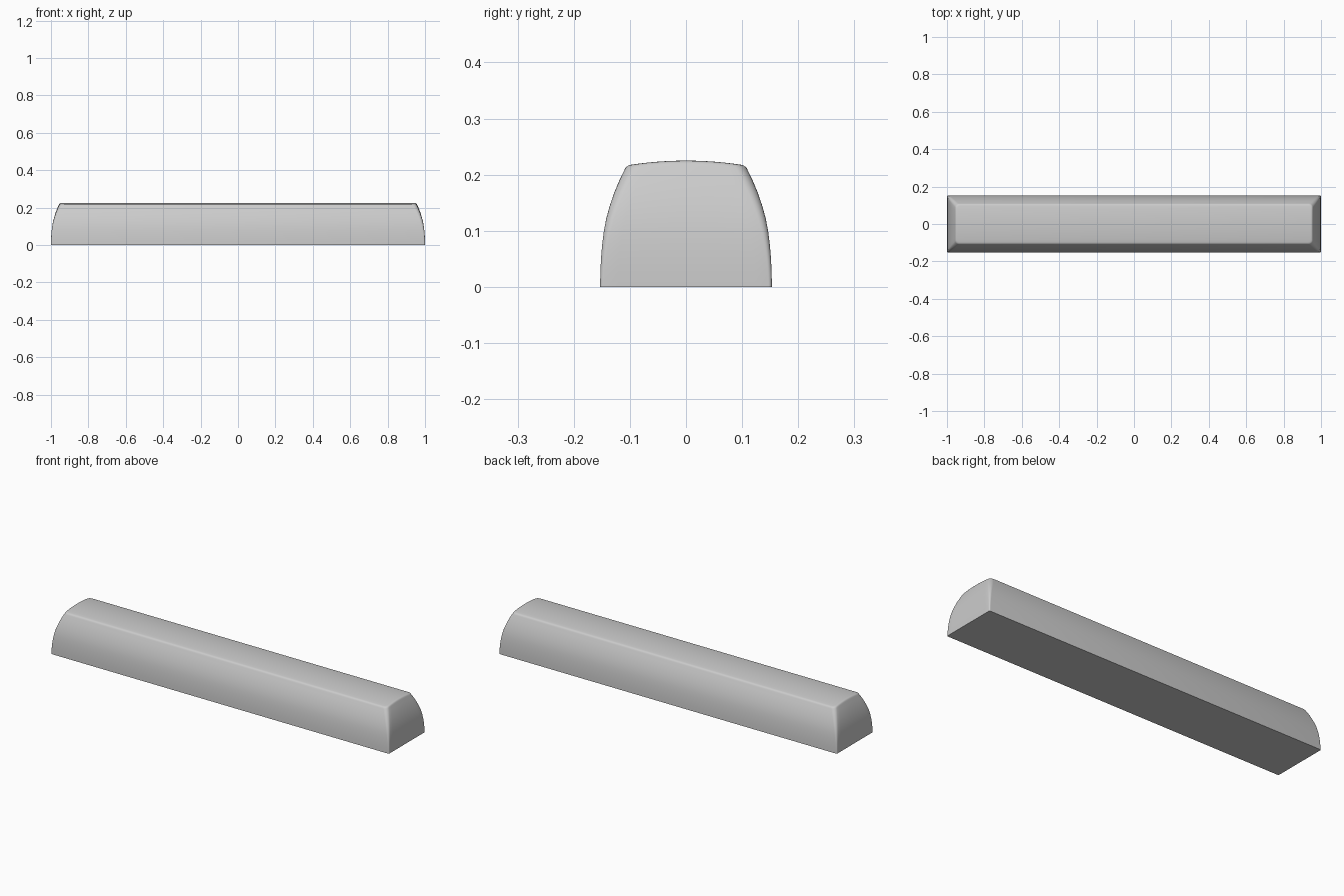
import bpy, bmesh, math

if "Cube" in bpy.data.objects:
    bpy.data.objects.remove(bpy.data.objects["Cube"])

HX, HY, TOP = 1.0, 0.153, 0.225
# side profile: (inset from base outline, height, corner radius)
PROFILE = [(0, 0, .006), (.0003, .025, .007), (.0015, .05, .008), (.0035, .075, .010),
           (.0065, .1, .012), (.011, .125, .014), (.0175, .15, .016), (.0255, .175, .018),
           (.0355, .2, .019), (.0425, .215, .020), (.0445, .2195, .020),
           (.047, .2225, .019), (.051, .2245, .017), (.056, .225, .015)]


def crown(y, z):
    # lengthwise barrel crown, blended in towards the top
    return z - 0.0085 * (y / 0.105) ** 2 * (z / TOP) ** 3


def half_outline(inset, r):
    # right half of a rounded rectangle, from front to back
    hx, hy = HX - inset, HY - inset
    arc = [(hx - r + r * math.sin(a), -hy + r - r * math.cos(a))
           for a in [math.pi / 2 * i / 5 for i in range(6)]]
    side = [(hx, (hy - r) * (i / 6 - 1)) for i in range(1, 12)]
    return arc + side + [(x, -y) for x, y in reversed(arc)]


bm = bmesh.new()
rings = []
for inset, z, r in PROFILE:
    half = half_outline(inset, r)
    pts = half + [(-x, y) for x, y in reversed(half)]
    rings.append([bm.verts.new((x, y, crown(y, z))) for x, y in pts])

# curved walls
n = len(rings[0])
for lo, hi in zip(rings, rings[1:]):
    for i in range(n):
        j = (i + 1) % n
        bm.faces.new((lo[i], lo[j], hi[j], hi[i]))

# crowned top in lengthwise strips, flat closed base
top = rings[-1]
for i in range(n // 2 - 1):
    bm.faces.new((top[i], top[i + 1], top[n - 2 - i], top[n - 1 - i]))
bm.faces.new(list(reversed(rings[0])))
bmesh.ops.recalc_face_normals(bm, faces=bm.faces)

mesh = bpy.data.meshes.new("long_key_cap")
bm.to_mesh(mesh)
bm.free()
cap = bpy.data.objects.new("long_key_cap", mesh)
bpy.context.collection.objects.link(cap)
bpy.context.view_layer.objects.active = cap
cap.select_set(True)
bpy.ops.object.shade_smooth_by_angle(angle=math.radians(40))
